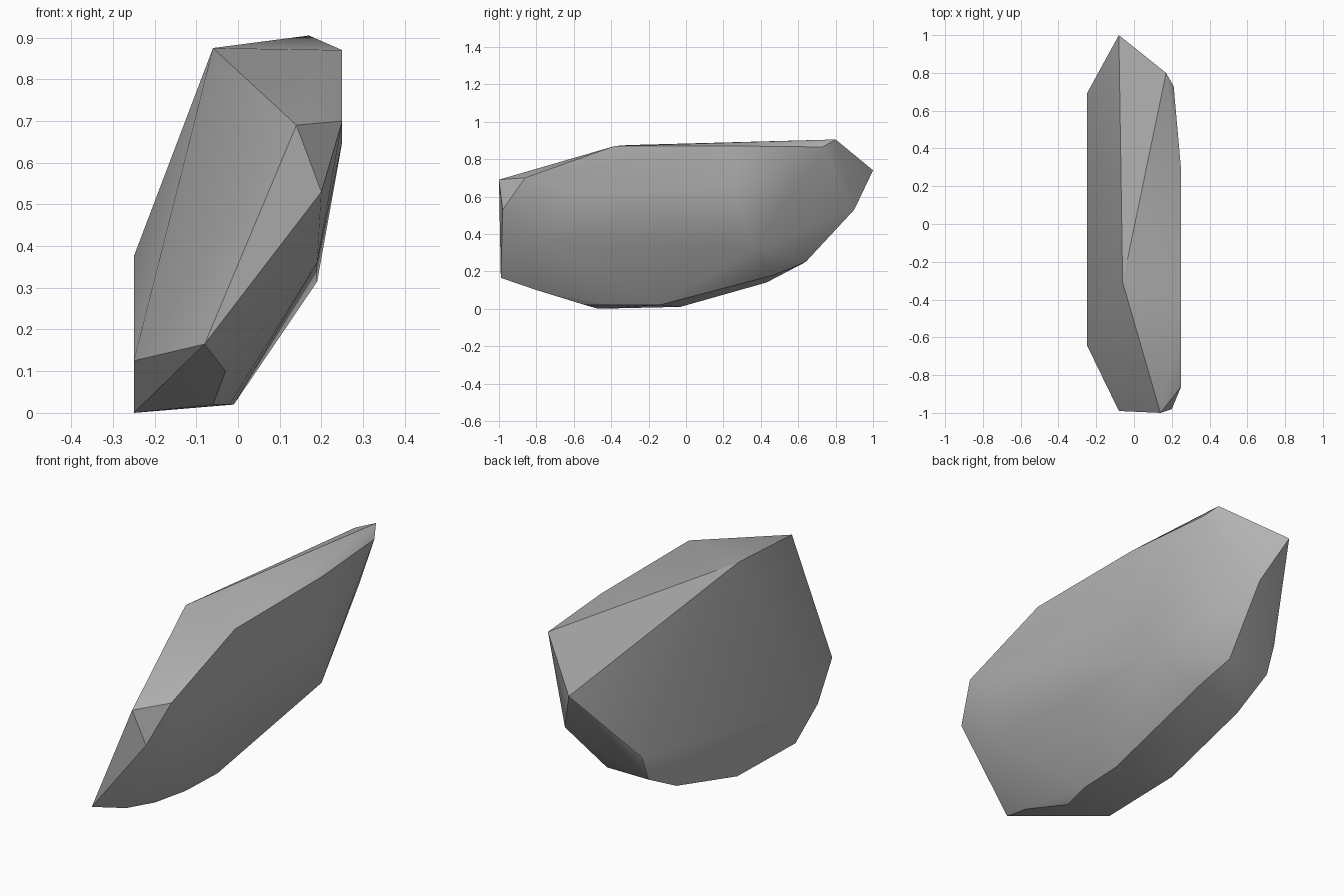
import bpy
import bmesh
import math

cube = bpy.data.objects.get("Cube")
if cube:
    bpy.data.objects.remove(cube, do_unlink=True)


def make_material(name, colour):
    """One flat colour, shown both in the viewport and in a render."""
    material = bpy.data.materials.new(name)
    material.use_nodes = True
    material.diffuse_color = colour
    shader = material.node_tree.nodes["Principled BSDF"]
    shader.inputs["Base Color"].default_value = colour
    shader.inputs["Roughness"].default_value = 0.8
    return material


def hull_object(name, corner_groups, material):
    """Wrap a tight convex skin around the corner points."""
    bm = bmesh.new()
    for corners in corner_groups:
        for corner in corners:
            bm.verts.new(corner)
    bmesh.ops.convex_hull(bm, input=bm.verts[:], use_existing_faces=False)
    loose = [vert for vert in bm.verts if not vert.link_faces]
    bmesh.ops.delete(bm, geom=loose, context="VERTS")
    bmesh.ops.recalc_face_normals(bm, faces=bm.faces[:])
    mesh = bpy.data.meshes.new(name)
    bm.to_mesh(mesh)
    bm.free()
    mesh.materials.append(material)
    obj = bpy.data.objects.new(name, mesh)
    bpy.context.collection.objects.link(obj)
    return obj


# Upper plateau and its ridge
top_ridge = [(-.06, -.31, .875), (.25, -.38, .87), (.25, .28, .87),
             (.21, .73, .865), (.17, .8, .905), (-.08, 1, .74)]

# Blunt front end
front_end = [(.14, -1, .69), (.2, -.98, .53), (-.08, -.99, .165),
             (.25, -.86, .7)]

# Upright cut along the low side
low_side = [(-.25, -.64, .125), (-.25, -.47, 0), (-.25, -.03, .01),
            (-.25, .43, .14), (-.25, .64, .25), (-.25, .69, .375)]

# Gentle swell of the overhanging side
overhang = [(.25, -.6, .65), (.25, .25, .65), (.19, -.75, .36),
            (.19, .36, .315)]

# Lower rim, running from the front end round to the back
lower_rim = [(-.03, -.8, .1), (-.06, -.54, .02), (-.02, -.37, .02),
             (-.01, -.14, .02), (0, .47, .18), (-.03, .64, .25),
             (.01, .9, .53)]

stone = make_material("stone grey", (.45, .45, .45, 1))
rock = hull_object("rock", [top_ridge, front_end, low_side,
                            overhang, lower_rim], stone)

# Soft shading over shallow facets, crisp at the main breaks
bpy.ops.object.select_all(action="DESELECT")
rock.select_set(True)
bpy.context.view_layer.objects.active = rock
bpy.ops.object.shade_smooth_by_angle(angle=math.radians(30))
